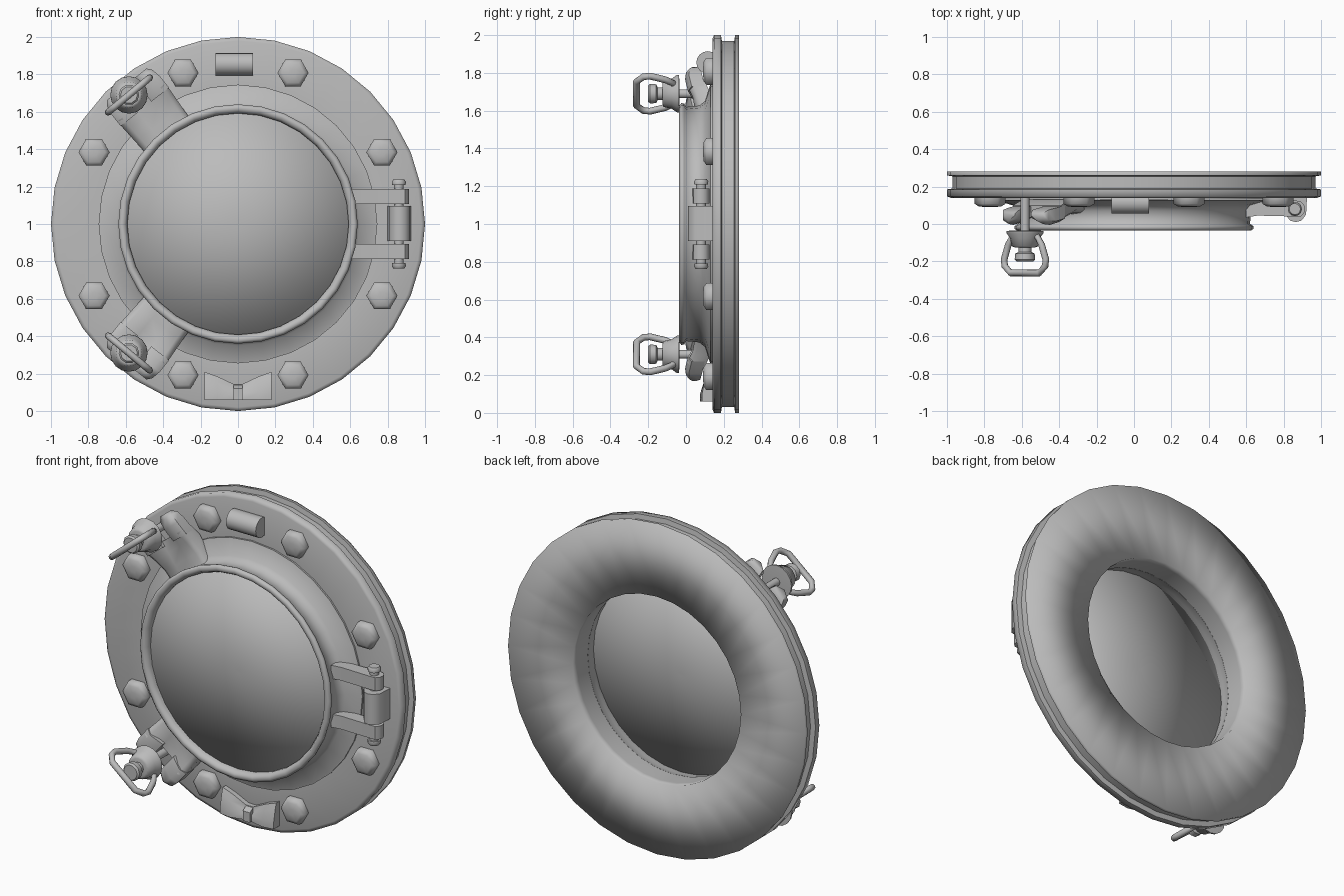
import bpy, bmesh, math
from mathutils import Vector

if "Cube" in bpy.data.objects:
    bpy.data.objects.remove(bpy.data.objects["Cube"])

grey = bpy.data.materials.new("grey metal")
grey.diffuse_color = (0.5, 0.5, 0.5, 1)
grey.use_nodes = True
grey.node_tree.nodes["Principled BSDF"].inputs["Base Color"].default_value = grey.diffuse_color


def finish(name, bm, angle=40):
    bmesh.ops.recalc_face_normals(bm, faces=bm.faces[:])
    me = bpy.data.meshes.new(name)
    bm.to_mesh(me)
    bm.free()
    me.materials.append(grey)
    ob = bpy.data.objects.new(name, me)
    bpy.context.collection.objects.link(ob)
    bpy.ops.object.select_all(action='DESELECT')
    ob.select_set(True)
    bpy.context.view_layer.objects.active = ob
    bpy.ops.object.shade_smooth_by_angle(angle=math.radians(angle))
    return ob


def loft(name, rings, closed=False, caps=True, angle=40):
    """Skin a list of equal-length loops of points."""
    bm = bmesh.new()
    vs = [[bm.verts.new(p) for p in r] for r in rings]
    n, m = len(rings[0]), len(rings)
    for i in range(m if closed else m - 1):
        a, b = vs[i], vs[(i + 1) % m]
        for j in range(n):
            k = (j + 1) % n
            bm.faces.new((a[j], a[k], b[k], b[j]))
    if caps and not closed:
        bm.faces.new(vs[0])
        bm.faces.new(vs[-1])
    bmesh.ops.remove_doubles(bm, verts=bm.verts[:], dist=1e-5)
    return finish(name, bm, angle)


def lathe(name, prof, c=(0, 0, 1), n=32, axis='Y', closed=False, caps=True, angle=40, turn=0):
    """Revolve (radius, position) pairs about an axis through c."""
    rings = []
    for r, h in prof:
        ring = []
        for i in range(n):
            t = 2 * math.pi * i / n + turn
            u, v = r * math.cos(t), r * math.sin(t)
            p = {'Y': (u, h, v), 'Z': (u, v, h), 'X': (h, u, v)}[axis]
            ring.append(Vector(p) + Vector(c))
        rings.append(ring)
    return loft(name, rings, closed, caps, angle)


# Grooved wall flange with a soft back face flowing into the opening
lathe("flange", [(0.57, 0.13), (0.745, 0.13), (0.745, 0.14), (0.98, 0.14), (1, 0.148), (1, 0.185),
                 (0.97, 0.19), (0.97, 0.255), (1, 0.26)], caps=False, angle=75)
lathe("back_ring", [(1, 0.26), (1, 0.28), (0.565, 0.28), (0.565, 0.24), (0.57, 0.13)],
      caps=False, angle=180)

# Door frame with a rolled rim
lathe("door_frame", [(0.57, 0.129), (0.742, 0.129), (0.65, 0.10), (0.627, 0.07),
                     (0.62, 0.0), (0.638, -0.01), (0.64, -0.025), (0.625, -0.036), (0.605, -0.032),
                     (0.592, -0.01), (0.59, 0.07)], closed=True, angle=75)
# Glass disc with softened shading
lathe("glass", [(0.01, 0.045), (0.595, 0.045), (0.595, 0.005), (0.01, 0.004)], n=28, angle=180)

# Hexagonal flange bolts
for deg in (26.5, 70, 110, 153.5, 206.5, 250, 290, 333.5):
    a = math.radians(deg)
    lathe("flange_bolt", [(0.083, 0.145), (0.083, 0.108), (0.06, 0.094), (0.02, 0.09)],
          (0.86 * math.cos(a), 0, 1 + 0.86 * math.sin(a)), n=6, angle=62)

# Top roller stop
lathe("top_stop", [(0.06, -0.12), (0.06, 0.08)], (0, 0.115, 1.855), n=16, axis='X')

# Bottom saddle rest, pinched in the middle
rings = []
for x, top, front in ((-0.18, 0.21, 0.085), (-0.11, 0.185, 0.075), (-0.025, 0.145, 0.095),
                      (0.025, 0.145, 0.095), (0.11, 0.185, 0.075), (0.18, 0.21, 0.085)):
    rings.append([(x, 0.145, 0.06), (x, front, 0.06), (x, front, 0.10),
                  (x, front + 0.015, top - 0.035), (x, 0.11, top), (x, 0.145, top)])
loft("bottom_rest", rings, angle=60)
loft("rest_pad", [[(x, 0.145, 0.06), (x, 0.08, 0.06), (x, 0.08, 0.12), (x, 0.11, 0.14), (x, 0.145, 0.14)]
                  for x in (-0.024, 0.024)])

# Hinge: two door arms, middle knuckle and pin
for s in (-1, 1):
    z = 1 + s * 0.148
    outline = [(0.60, 0.035), (0.66, 0.045), (0.86, 0.04)]
    outline += [(0.87 + 0.045 * math.cos(t), 0.08 + 0.045 * math.sin(t))
                for t in (math.radians(-60 + 30 * i) for i in range(6))]
    outline += [(0.66, 0.118), (0.60, 0.118)]
    loft("hinge_arm", [[(x, y, z + d) for x, y in outline] for d in (-0.04, 0.04)])
    lathe("pin_head", [(0.036, s * 0.208), (0.038, s * 0.225), (0.03, s * 0.237)],
          (0.86, 0.08, 1), n=12, axis='Z')
lathe("hinge_pin", [(0.026, -0.23), (0.026, 0.23)], (0.86, 0.08, 1), n=12, axis='Z')
loft("hinge_knuckle", [[(0.80, 0.145, z), (0.81, 0.05, z), (0.835, 0.018, z), (0.865, 0.01, z),
                        (0.895, 0.018, z), (0.92, 0.05, z), (0.925, 0.145, z)] for z in (0.91, 1.095)])

# Two clamp stations, mirrored above and below the centre
A = math.radians(128.5)
rad, tan = Vector((math.cos(A), 0, math.sin(A))), Vector((math.sin(A), 0, -math.cos(A)))


def station(r, t, y, s):
    p = rad * r + tan * t
    return Vector((p.x, y, 1 + s * p.z))


for s in (-1, 1):
    # Lug bridging from door frame to the bolt slot, dished along the middle
    rings = []
    for r, w, edge, mid, back in ((0.60, 0.15, 0.06, 0.05, 0.125), (0.68, 0.155, 0.06, 0.055, 0.13),
                                  (0.76, 0.16, 0.035, 0.06, 0.13), (0.83, 0.165, 0.005, 0.06, 0.10)):
        rings.append([station(r, t, y, s) for t, y in
                      ((-w, back), (-w, edge + 0.02), (-w * 0.8, edge), (-w * 0.3, mid),
                       (w * 0.3, mid), (w * 0.8, edge), (w, edge + 0.02), (w, back))])
    loft("clamp_lug", rings, angle=60)
    # Fork ears either side of the slot
    for e in (-1, 1):
        rings = []
        for r, y0, y1, w0, w1 in ((0.80, 0.01, 0.10, 0.045, 0.165), (0.88, -0.005, 0.085, 0.045, 0.165),
                                  (0.93, 0.0, 0.075, 0.045, 0.155), (0.955, 0.015, 0.055, 0.055, 0.135)):
            rings.append([station(r, e * t, y, s) for t, y in
                          ((w0, y1), (w0, y0 + 0.03), (w1 * 0.75, y0), (w1, y0 + 0.02), (w1, y1))])
        loft("fork_ear", rings, angle=60)
    c = (-0.583, 0, 1 + s * 0.69)
    # Swing bolt, flared nut and end knob
    lathe("swing_bolt", [(0.024, 0.14), (0.024, -0.17)], c, n=10)
    lathe("flared_nut", [(0.07, -0.035), (0.10, -0.037), (0.098, -0.05), (0.08, -0.075),
                         (0.07, -0.12), (0.055, -0.125)], c, n=16, angle=60)
    lathe("end_knob", [(0.035, -0.12), (0.035, -0.15), (0.052, -0.158), (0.055, -0.19),
                       (0.045, -0.20)], c, n=10)
    # Pull loop: round tube swept round a closed outline
    d = Vector((0.77, 0, s * 0.64))
    up, side = Vector((0, 1, 0)), Vector((-0.64 * s, 0, 0.77))
    pts = [(-0.085, -0.065), (-0.115, -0.11), (-0.145, -0.19), (-0.14, -0.225), (-0.10, -0.262),
           (0.10, -0.262), (0.14, -0.225), (0.145, -0.19), (0.115, -0.11), (0.085, -0.065)]
    rings = []
    for i, (u, y) in enumerate(pts):
        a, b = pts[i - 1], pts[(i + 1) % len(pts)]
        t = Vector((b[0] - a[0], b[1] - a[1])).normalized()
        nrm = d * t.y - up * t.x
        base = Vector(c) + d * u + up * y
        rings.append([base + 0.018 * (nrm * math.cos(q) + side * math.sin(q))
                      for q in (math.pi * k / 4 for k in range(8))])
    loft("pull_loop", rings, closed=True, angle=60)
